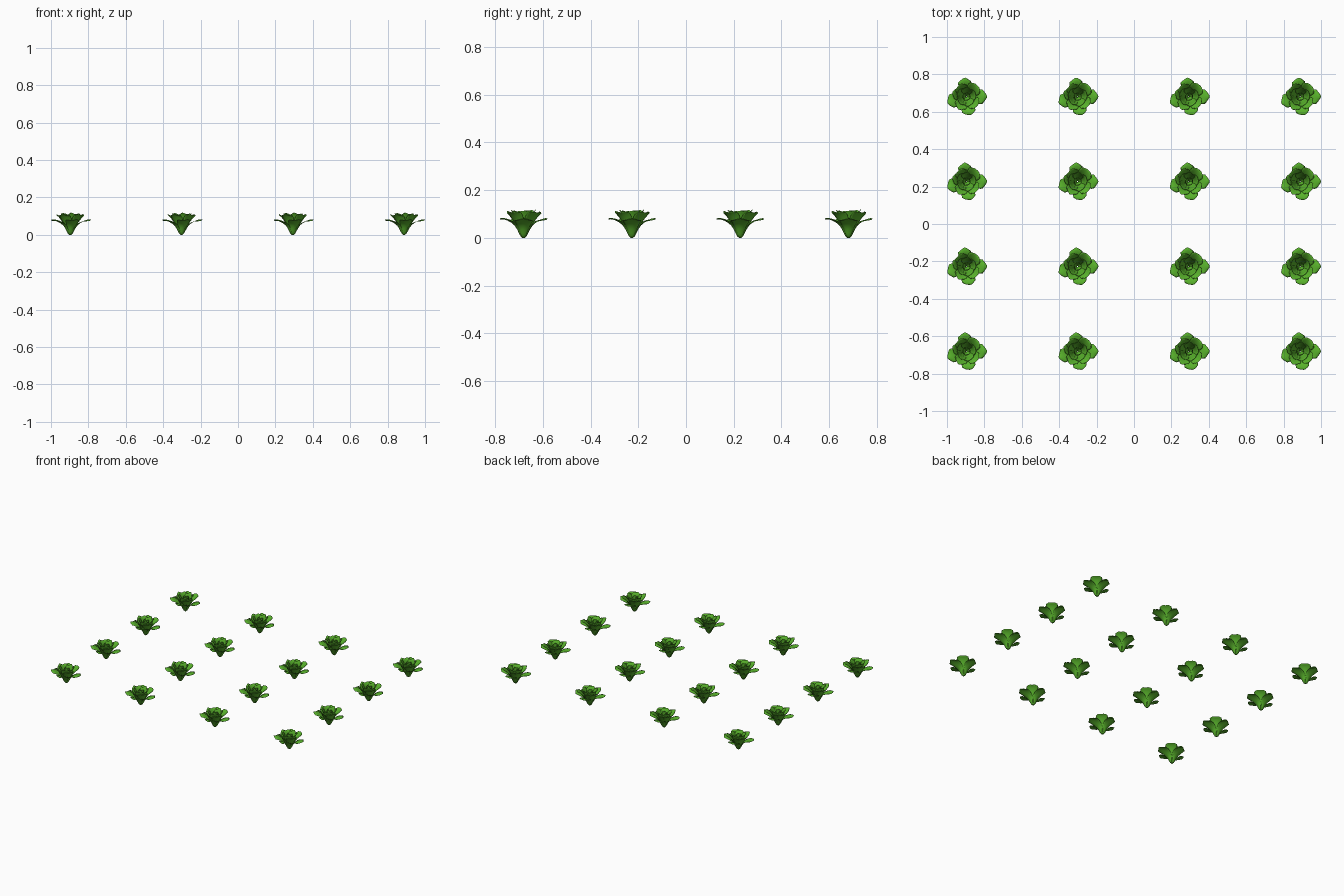
import bpy, math, random

if "Cube" in bpy.data.objects:
    bpy.data.objects.remove(bpy.data.objects["Cube"])

random.seed(4)

green = bpy.data.materials.new("leaf_green")
green.diffuse_color = (0.10, 0.45, 0.025, 1)
green.use_nodes = True
green.node_tree.nodes["Principled BSDF"].inputs["Base Color"].default_value = green.diffuse_color

NU, NV = 9, 8


def sample(path, t):
    """Linear interpolation along a list of (radius, height, half angle)."""
    f = min(max(t, 0), 1) * (len(path) - 1)
    i = min(int(f), len(path) - 2)
    return [a + (b - a) * (f - i) for a, b in zip(path[i], path[i + 1])]


def ring_mesh(name, path, leaves, ruffle, droop):
    """One ring of cupped leaves; leaves = list of (angle in degrees, reach)."""
    verts, faces = [], []
    for deg, reach in leaves:
        base = len(verts)
        phase = random.uniform(0, 6)
        lift = random.uniform(0.97, 1.0)
        for i in range(NU + 1):
            u = i / NU
            for j in range(NV + 1):
                v = 2 * j / NV - 1
                r, z, half = sample(path, u * (1 - 0.16 * v * v))
                r *= 1 + (reach / path[-1][0] - 1) * u
                wave = ruffle * u * u * math.sin(4 * v + phase)
                a = math.radians(deg) + v * half
                r += wave * 0.6
                verts.append((r * math.cos(a), r * math.sin(a),
                              z * lift + wave - droop * u * u * v * v))
        for i in range(NU):
            for j in range(NV):
                k = base + i * (NV + 1) + j
                faces.append((k, k + NV + 1, k + NV + 2, k + 1))
    mesh = bpy.data.meshes.new(name)
    mesh.from_pydata(verts, [], faces)
    mesh.polygons.foreach_set("use_smooth", [True] * len(faces))
    mesh.materials.append(green)
    return mesh


# Leaf profiles from stem to tip
outer = [(0.004, 0.000, 0.80), (0.015, 0.010, 0.80), (0.023, 0.030, 0.80),
         (0.037, 0.052, 0.75), (0.058, 0.069, 0.62), (0.080, 0.079, 0.50),
         (0.096, 0.082, 0.40), (0.108, 0.080, 0.20)]
middle = [(0.004, 0.004, 0.70), (0.018, 0.024, 0.70), (0.030, 0.048, 0.72),
          (0.043, 0.072, 0.72), (0.057, 0.092, 0.66), (0.068, 0.104, 0.54),
          (0.078, 0.110, 0.30)]
inner = [(0.004, 0.015, 0.85), (0.020, 0.040, 0.85), (0.031, 0.065, 0.88),
         (0.038, 0.088, 0.85), (0.044, 0.106, 0.72), (0.051, 0.117, 0.40)]
heart = [(0.003, 0.030, 1.15), (0.015, 0.050, 1.15), (0.021, 0.075, 1.15),
         (0.020, 0.096, 1.05), (0.017, 0.108, 0.70)]

rings = [
    ring_mesh("outer_leaves", outer,
              [(0, 0.110), (96, 0.100), (197, 0.105), (280, 0.101)], 0.003, 0.004),
    ring_mesh("middle_leaves", middle,
              [(45, 0.086), (120, 0.074), (160, 0.076), (238, 0.078), (320, 0.078)],
              0.003, 0.0),
    ring_mesh("inner_leaves", inner,
              [(15, 0.053), (85, 0.050), (150, 0.052), (220, 0.050), (290, 0.052)],
              0.003, 0.0),
    ring_mesh("heart_leaves", heart,
              [(50, 0.018), (170, 0.016), (290, 0.018)], 0.002, 0.0),
]

# Four by four planting grid of identical heads
for col in range(4):
    for row in range(4):
        for mesh in rings:
            ob = bpy.data.objects.new(f"{mesh.name}_{col}_{row}", mesh)
            ob.location = (-0.897 + 0.595 * col, -0.681 + 0.454 * row, 0)
            bpy.context.collection.objects.link(ob)
            thick = ob.modifiers.new("leaf_thickness", 'SOLIDIFY')
            thick.thickness = 0.0015
            thick.offset = 0
